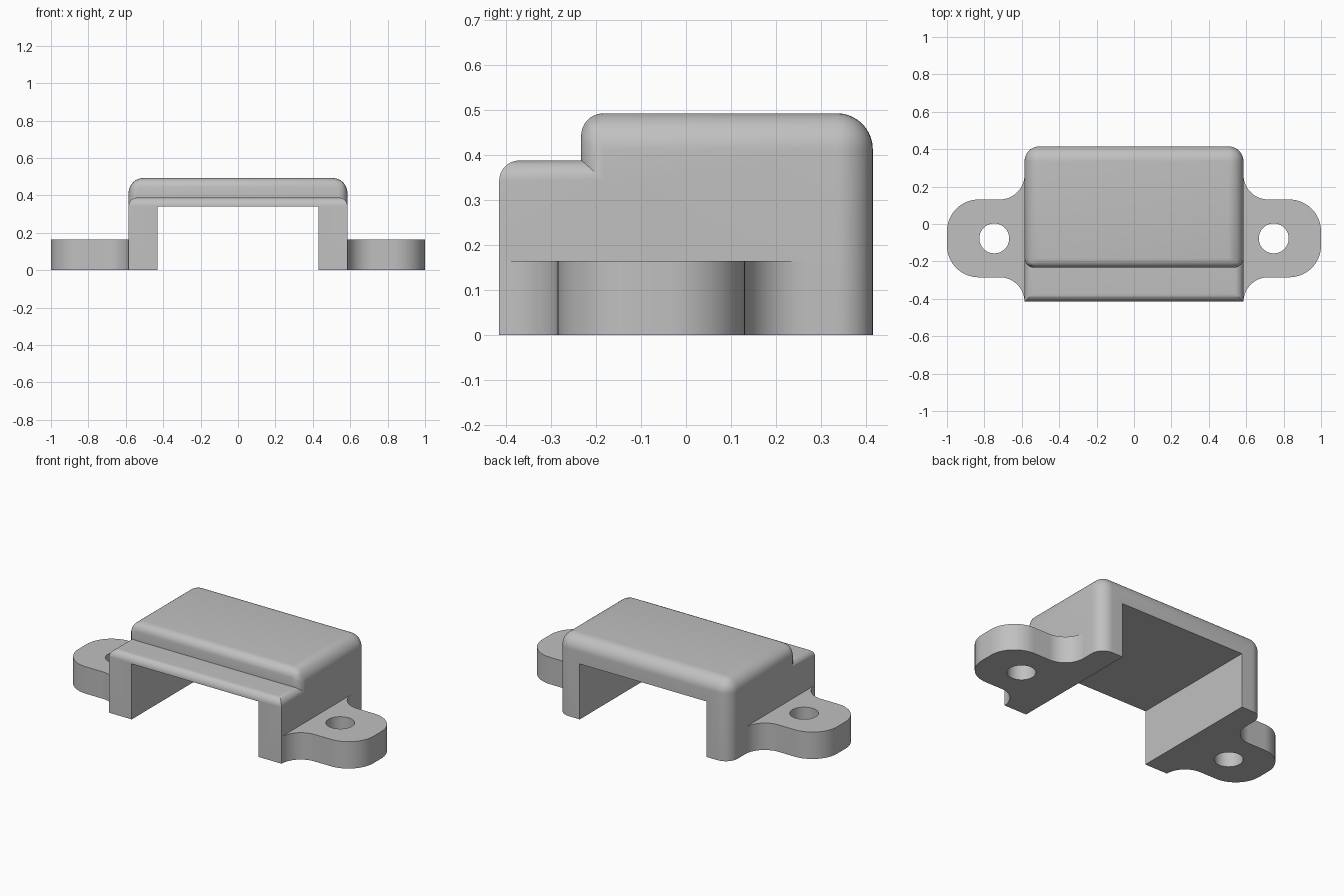
import bpy, bmesh
from math import sin, cos, pi, radians

if "Cube" in bpy.data.objects:
    bpy.data.objects.remove(bpy.data.objects["Cube"])

grey = bpy.data.materials.new("plain grey")
grey.use_nodes = True
grey.diffuse_color = (0.53, 0.53, 0.53, 1)
grey.node_tree.nodes["Principled BSDF"].inputs["Base Color"].default_value = grey.diffuse_color

HALF_W, HALF_D = 0.585, 0.415
STEP_Y = -0.233
EAR_Y, HOLE_X = -0.077, 0.747


def finish(name, bm):
    bmesh.ops.recalc_face_normals(bm, faces=bm.faces)
    mesh = bpy.data.meshes.new(name)
    bm.to_mesh(mesh)
    bm.free()
    mesh.materials.append(grey)
    obj = bpy.data.objects.new(name, mesh)
    bpy.context.collection.objects.link(obj)
    return obj


def box(name, x, y0, y1, z0, z1, radius_rule=None):
    """Box symmetric in x; radius_rule gives a fillet radius for each edge."""
    bm = bmesh.new()
    bmesh.ops.create_cube(bm, size=1)
    weight = bm.edges.layers.float.new("bevel_weight_edge")
    for e in bm.edges:
        if radius_rule:
            mid = (e.verts[0].co + e.verts[1].co) / 2
            e[weight] = radius_rule(mid) / 0.1
    for v in bm.verts:
        v.co = (v.co.x * 2 * x, y0 + (v.co.y + 0.5) * (y1 - y0), z0 + (v.co.z + 0.5) * (z1 - z0))
    obj = finish(name, bm)
    if radius_rule:
        mod = obj.modifiers.new("fillet", "BEVEL")
        mod.limit_method = "WEIGHT"
        mod.width = 0.1
        mod.segments = 10
    return obj


def extrude(name, outline, z0, z1):
    bm = bmesh.new()
    face = bm.faces.new([bm.verts.new((x, y, z0)) for x, y in outline])
    top = bmesh.ops.extrude_face_region(bm, geom=[face])["geom"]
    bmesh.ops.translate(bm, vec=(0, 0, z1 - z0), verts=[v for v in top if isinstance(v, bmesh.types.BMVert)])
    return finish(name, bm)


def arc(cx, cy, r, start, end, n=16):
    angles = [radians(start + (end - start) * i / n) for i in range(n + 1)]
    return [(cx + r * cos(a), cy + r * sin(a)) for a in angles]


def upper_radius(m):
    if m.z < -0.4:
        return 0
    return 0.05 if m.y < -0.4 else 0.08


def lower_radius(m):
    return 0.045 if m.z > 0.4 and m.y < 0.4 else 0


def combine(target, tool, operation):
    mod = target.modifiers.new(tool.name, "BOOLEAN")
    mod.operation = operation
    mod.solver = "EXACT"
    mod.object = tool
    tool.hide_render = True
    tool.hide_set(True)


# Raised cover and lower front ledge
body = box("cover_body", HALF_W, STEP_Y, HALF_D, 0, 0.493, upper_radius)
ledge = box("front_ledge", HALF_W, -HALF_D, -0.1, 0, 0.388, lower_radius)
combine(body, ledge, "UNION")
helpers = [ledge]

# Mounting ears with flared roots and rounded ends
r_root, r_end, half = 0.133, 0.17, 0.208
for side, label in ((1, "left"), (-1, "right")):
    root_x = HALF_W + r_root
    outline = [(HALF_W - 0.08, EAR_Y - half - r_root + 0.004)]
    outline += arc(root_x, EAR_Y - half - r_root, r_root, 178, 90)
    outline += arc(1 - r_end, EAR_Y - half + r_end, r_end, -90, 0)
    outline += arc(1 - r_end, EAR_Y + half - r_end, r_end, 0, 90)
    outline += arc(root_x, EAR_Y + half + r_root, r_root, 270, 182)
    outline += [(HALF_W - 0.08, EAR_Y + half + r_root - 0.004)]
    ear = extrude(label + "_ear", [(side * x, y) for x, y in outline], 0, 0.165)
    hole = extrude(label + "_hole_cutter", arc(side * HOLE_X, EAR_Y, 0.08, 0, 350, 35), -0.1, 0.3)
    combine(body, ear, "UNION")
    combine(body, hole, "DIFFERENCE")
    helpers += [ear, hole]

# Channel running through underneath
channel = box("channel_cutter", 0.43, -1, 1, -0.2, 0.34)
combine(body, channel, "DIFFERENCE")
helpers.append(channel)

# Bake the modifiers and drop the helpers
bpy.context.view_layer.update()
graph = bpy.context.evaluated_depsgraph_get()
body.data = bpy.data.meshes.new_from_object(body.evaluated_get(graph))
body.modifiers.clear()
for h in helpers:
    bpy.data.objects.remove(h)
body.data.materials.clear()
body.data.materials.append(grey)
for p in body.data.polygons:
    p.material_index = 0

bpy.ops.object.select_all(action="DESELECT")
body.select_set(True)
bpy.context.view_layer.objects.active = body
bpy.ops.object.shade_smooth_by_angle(angle=radians(30))
